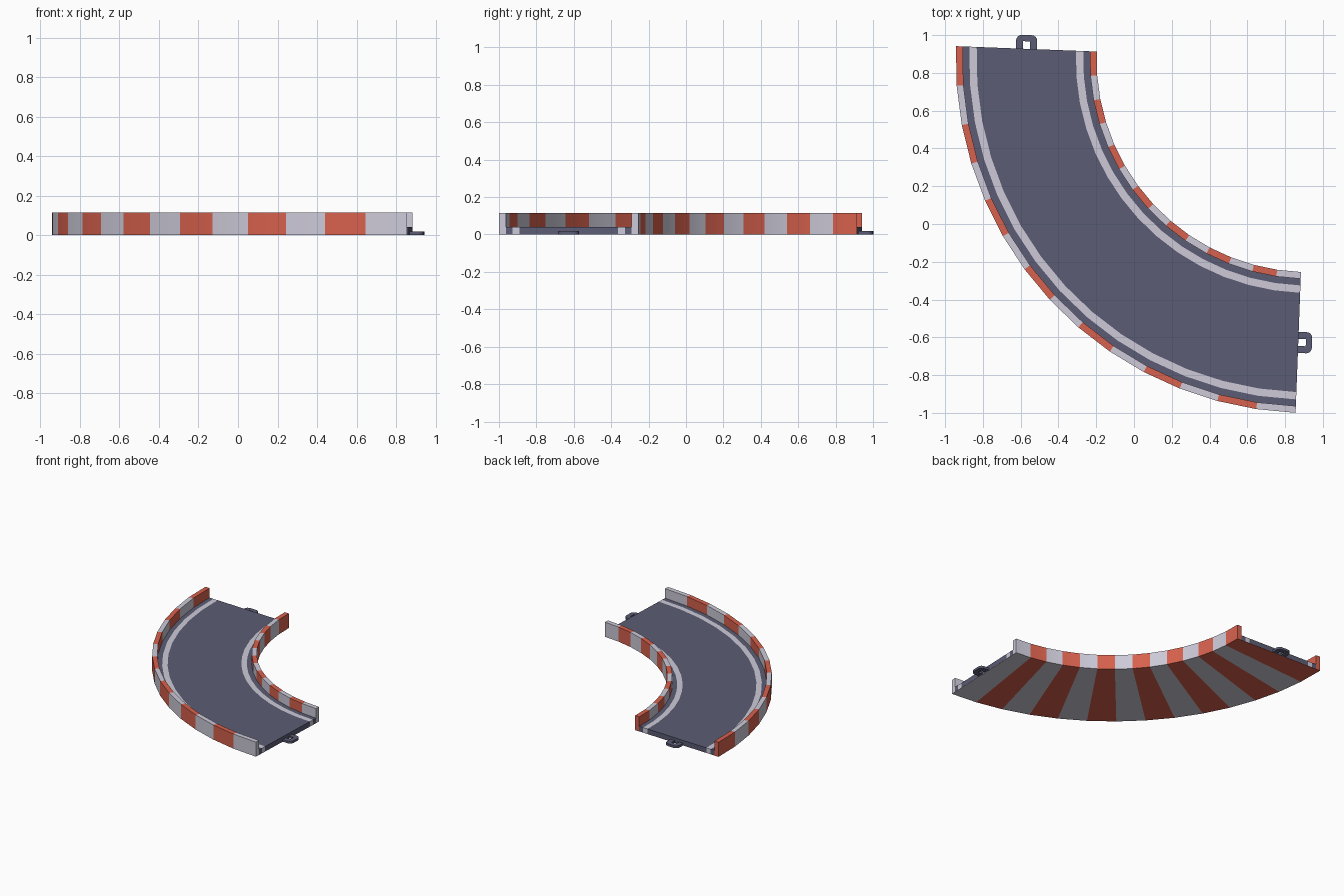
import bpy, bmesh, math

if "Cube" in bpy.data.objects:
    bpy.data.objects.remove(bpy.data.objects["Cube"])

# Arc layout: a 90 degree bend made of 14 stripes
CX, CY = 0.927, 0.87
START = math.radians(180 - 2.19)
SEGS = 14
STEP = math.radians(90) / SEGS
R_IN, R_OUT, WALL = 1.125, 1.871, 0.036
R_MID = (R_IN + R_OUT) / 2
WALL_H, ROAD_H, FLOOR = 0.115, 0.04, 0.002


def material(name, rgb):
    m = bpy.data.materials.new(name)
    m.diffuse_color = (*rgb, 1)
    m.use_nodes = True
    m.node_tree.nodes["Principled BSDF"].inputs["Base Color"].default_value = m.diffuse_color
    return m


slate = material("slate_road", (0.105, 0.108, 0.175))
white = material("pale_white", (0.61, 0.59, 0.69))
red = material("kerb_red", (0.68, 0.12, 0.075))


def finish(name, bm, mats, smooth=True):
    bmesh.ops.recalc_face_normals(bm, faces=bm.faces)
    me = bpy.data.meshes.new(name)
    bm.to_mesh(me)
    bm.free()
    for m in mats:
        me.materials.append(m)
    ob = bpy.data.objects.new(name, me)
    bpy.context.collection.objects.link(ob)
    if smooth:
        bpy.ops.object.select_all(action='DESELECT')
        ob.select_set(True)
        bpy.context.view_layer.objects.active = ob
        bpy.ops.object.shade_smooth_by_angle(angle=math.radians(30))
    return ob


def sweep(name, profile, caps, side_mat, cap_mat, mats):
    """Sweep a closed (radius, z) profile round the bend and cap both ends."""
    bm = bmesh.new()
    rings = []
    for s in range(SEGS + 1):
        a = START + s * STEP
        rings.append([bm.verts.new((CX + r * math.cos(a), CY + r * math.sin(a), z))
                      for r, z in profile])
    n = len(profile)
    for s in range(SEGS):
        for i in range(n):
            j = (i + 1) % n
            f = bm.faces.new((rings[s][i], rings[s][j], rings[s + 1][j], rings[s + 1][i]))
            f.material_index = side_mat(s, i)
    for s, ring in ((0, rings[0]), (SEGS - 1, rings[-1])):
        for c, idx in enumerate(caps):
            f = bm.faces.new([ring[i] for i in idx])
            f.material_index = cap_mat(s, c)
    return finish(name, bm, mats)


# Striped channel: both side walls and the underside
channel = [(R_IN, 0), (R_IN, WALL_H), (R_IN + WALL, WALL_H), (R_IN + WALL, FLOOR),
           (R_OUT - WALL, FLOOR), (R_OUT - WALL, WALL_H), (R_OUT, WALL_H), (R_OUT, 0)]
sweep("striped_walls", channel, [range(8)],
      lambda s, i: s % 2, lambda s, c: s % 2, [red, white])

# Road bed with two pale edge lines (strips 1 and 3)
radii = [R_IN + WALL, R_MID - 0.302, R_MID - 0.263,
         R_MID + 0.263, R_MID + 0.302, R_OUT - WALL]
n = len(radii)
bed = [(r, ROAD_H) for r in radii] + [(r, FLOOR) for r in reversed(radii)]
quads = [(i, i + 1, 2 * n - 2 - i, 2 * n - 1 - i) for i in range(n - 1)]
sweep("road_bed", bed, quads,
      lambda s, i: 1 if i in (1, 3) else 0,
      lambda s, c: 1 if c in (1, 3) else 0, [slate, white])


def u_path(half, length, rad):
    """U outline with two rounded corners, in (across, outward)."""
    pts = [(half, -0.002)]
    for cx, a0 in ((half - rad, 0), (rad - half, 90)):
        for k in range(5):
            a = math.radians(a0 + k * 22.5)
            pts.append((cx + rad * math.cos(a), length - rad + rad * math.sin(a)))
    return pts + [(-half, -0.002)]


def connector(name, angle, sign):
    """Flat loop that sticks out from one end of the road."""
    outer, inner = u_path(0.056, 0.073, 0.03), u_path(0.019, 0.04, 0.002)
    rad = (math.cos(angle), math.sin(angle))
    tan = (-sign * rad[1], sign * rad[0])

    def place(p, z):
        u, v = R_MID + p[0], p[1]
        return (CX + u * rad[0] + v * tan[0], CY + u * rad[1] + v * tan[1], z)

    bm = bmesh.new()
    rings = [[bm.verts.new(place(p, z)) for p, z in
              ((o, 0), (o, 0.018), (i, 0.018), (i, 0))] for o, i in zip(outer, inner)]
    for a, b in zip(rings, rings[1:]):
        for i in range(4):
            j = (i + 1) % 4
            bm.faces.new((a[i], a[j], b[j], b[i]))
    bm.faces.new(rings[0])
    bm.faces.new(rings[-1])
    finish(name, bm, [slate])


# Connector loops at both ends
connector("back_connector", START, -1)
connector("right_connector", START + SEGS * STEP, 1)
